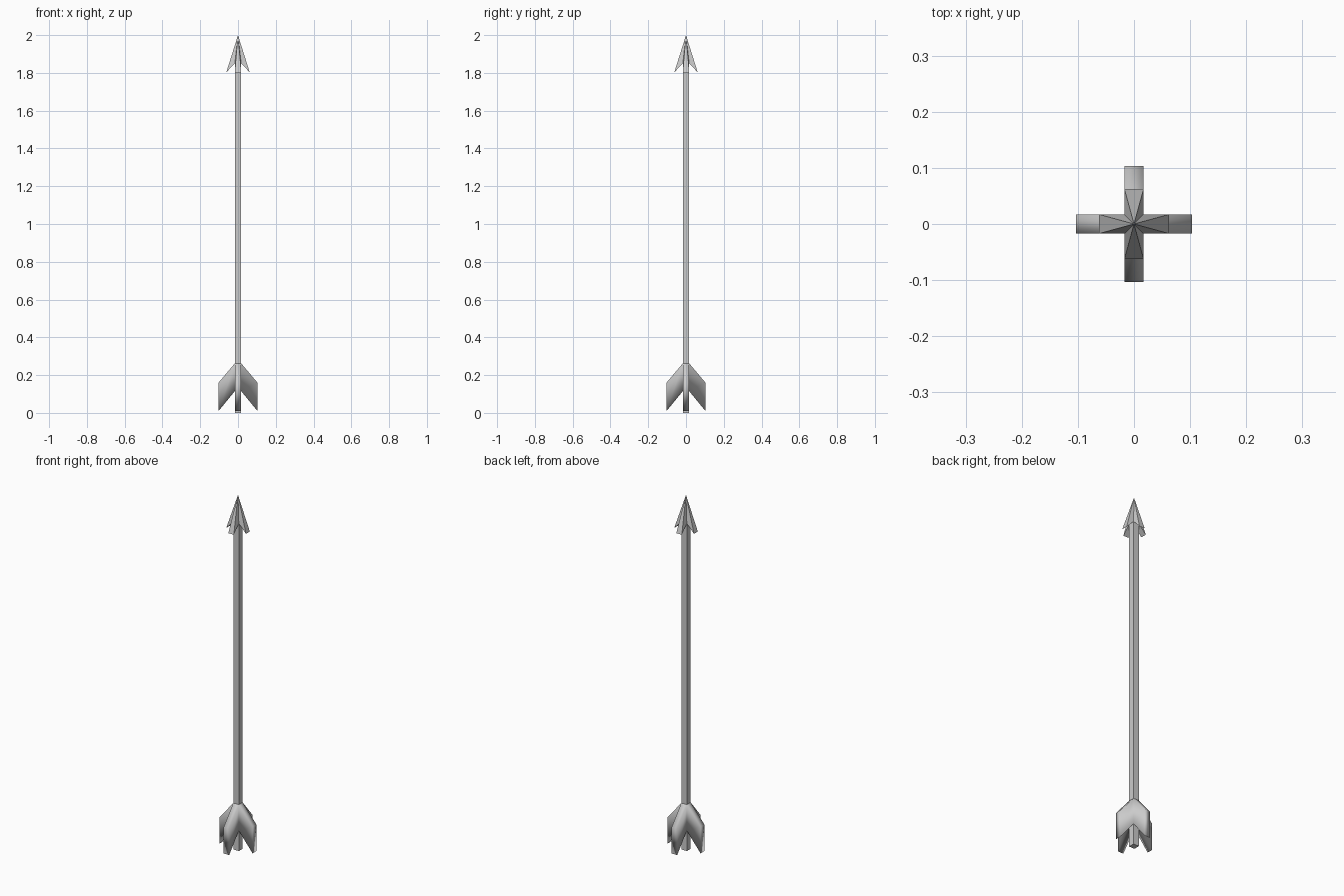
import bpy, bmesh
from math import pi
from mathutils import Matrix, Vector

if "Cube" in bpy.data.objects:
    bpy.data.objects.remove(bpy.data.objects["Cube"])

H = 0.017          # half width of the square shaft


def make(name, quarter_faces, smooth=False):
    """Repeat the given faces four times around z and weld them."""
    bm = bmesh.new()
    for k in range(4):
        rot = Matrix.Rotation(k * pi / 2, 3, 'Z')
        for face in quarter_faces:
            bm.faces.new([bm.verts.new(rot @ Vector(p)) for p in face])
    bmesh.ops.remove_doubles(bm, verts=bm.verts, dist=1e-5)
    bmesh.ops.recalc_face_normals(bm, faces=bm.faces)
    for f in bm.faces:
        f.smooth = smooth
    mesh = bpy.data.meshes.new(name)
    bm.to_mesh(mesh)
    bm.free()
    obj = bpy.data.objects.new(name, mesh)
    bpy.context.collection.objects.link(obj)
    return obj


# square shaft: one side wall and a quarter of the end caps per repeat
z0, z1 = 0.0, 1.85
make("shaft", [
    [(H, -H, z0), (H, H, z0), (H, H, z1), (H, -H, z1)],
    [(0, 0, z0), (H, H, z0), (H, -H, z0)],
    [(0, 0, z1), (H, -H, z1), (H, H, z1)],
])

# four swept-back vanes: parallelogram profile with shaft thickness
vane = [(H, 0.115), (0.103, 0.01), (0.103, 0.16), (H, 0.262)]
left = [(x, -H, z) for x, z in vane]
right = [(x, H, z) for x, z in vane]
sides = [left, right[::-1]]
rims = [[left[i], right[i], right[i + 1], left[i + 1]] for i in range(3)]
make("fletching", sides + rims, smooth=True)

# four-barbed head: sloped face, two flanks and underside per barb
tip = (0, 0, 2.0)
o1, o2 = (0.062, -H, 1.803), (0.062, H, 1.803)
i1, i2 = (H, -H, 1.85), (H, H, 1.85)
make("arrow_head", [
    [tip, o1, o2],
    [tip, i1, o1],
    [tip, o2, i2],
    [i1, i2, o2, o1],
])
